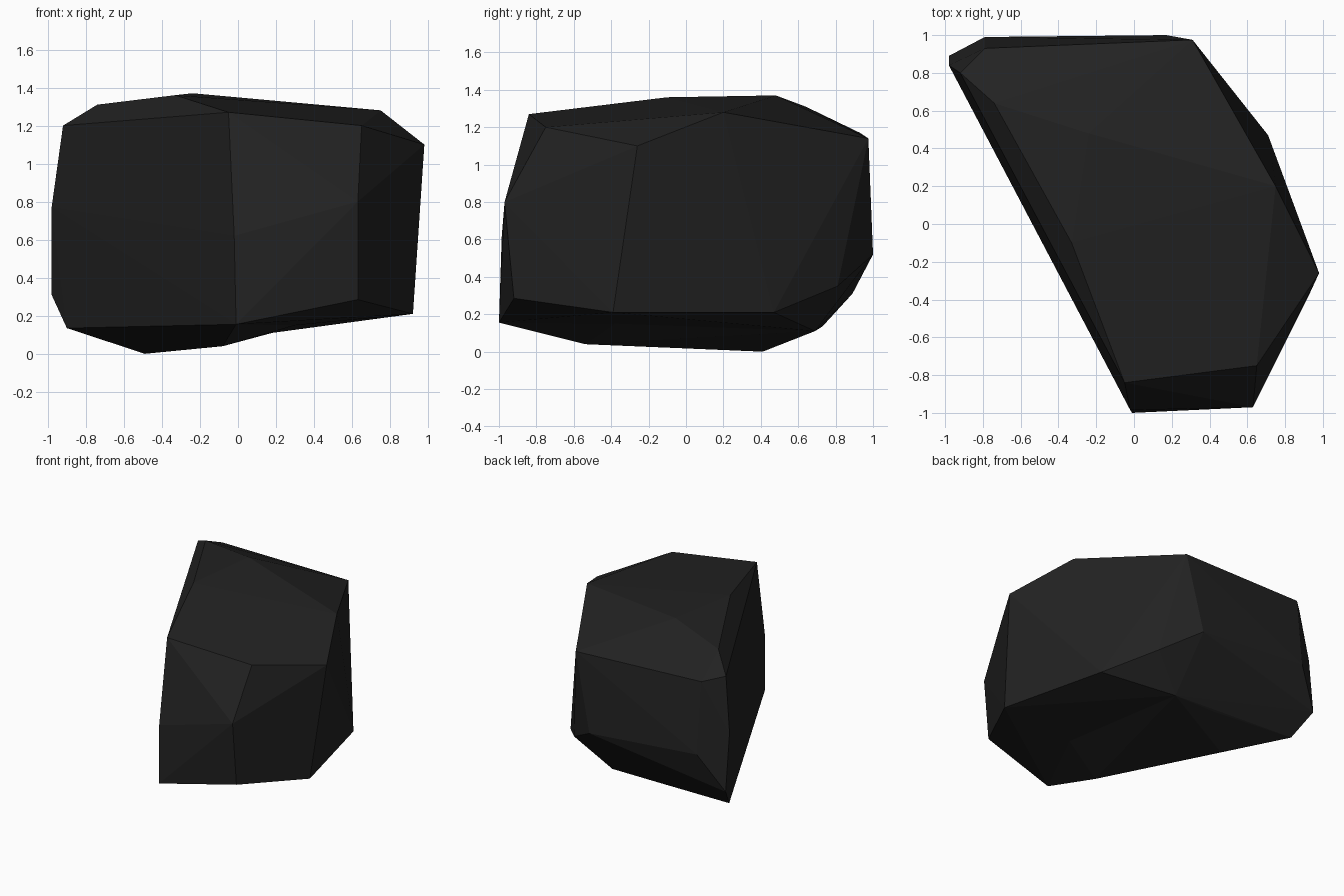
import bpy, bmesh
from mathutils import Vector

if "Cube" in bpy.data.objects:
    bpy.data.objects.remove(bpy.data.objects["Cube"])

# Corner points of the boulder, ring by ring
crown = [(-.05, -.84, 1.27), (.65, -.75, 1.2), (.98, -.26, 1.1), (.75, .2, 1.28),
         (.31, .975, 1.14), (-.79, .93, 1.17), (-.92, .8, 1.2), (-.74, .64, 1.31),
         (-.33, -.1, 1.36), (-.24, .48, 1.37)]
waist = [(-.02, -.985, .62), (.63, -.97, .8), (-.98, .84, .77), (-.79, .99, .6), (.17, 1.0, .52)]
base = [(-.01, -1.0, .155), (.63, -.92, .285), (.92, -.39, .21), (.71, .47, .21),
        (.44, .81, .35), (-.98, .89, .31), (-.9, .73, .135), (-.49, .41, 0),
        (-.08, -.54, .04), (.18, .69, .11), (-.2, .69, .11)]
hollow = Vector((.30, -.38, .15))          # slight dent underneath

bm = bmesh.new()
for p in crown + waist + base:
    bm.verts.new(p)
bmesh.ops.convex_hull(bm, input=bm.verts)
bmesh.ops.delete(bm, geom=[v for v in bm.verts if not v.link_faces], context='VERTS')


def nearest(p):
    return min(bm.verts, key=lambda v: (v.co - Vector(p)).length)


# Dent: open the two faces along the lower right edge and fan them to the hollow
a, b = nearest((-.08, -.54, .04)), nearest((.92, -.39, .21))
edge = bm.edges.get((a, b))
if edge:
    pair = list(edge.link_faces)
    rim = [e for f in pair for e in f.edges if e != edge]
    bmesh.ops.delete(bm, geom=pair, context='FACES_ONLY')
    bm.edges.remove(edge)
    centre = bm.verts.new(hollow)
    for e in rim:
        bm.faces.new((e.verts[0], e.verts[1], centre))
bmesh.ops.recalc_face_normals(bm, faces=bm.faces)

mesh = bpy.data.meshes.new("boulder")
bm.to_mesh(mesh)
bm.free()
mesh.shade_flat()

# Single dark stone colour
stone = bpy.data.materials.new("dark_stone")
stone.diffuse_color = (.016, .016, .016, 1)
stone.use_nodes = True
stone.node_tree.nodes["Principled BSDF"].inputs["Base Color"].default_value = stone.diffuse_color
mesh.materials.append(stone)
bpy.context.collection.objects.link(bpy.data.objects.new("boulder", mesh))
